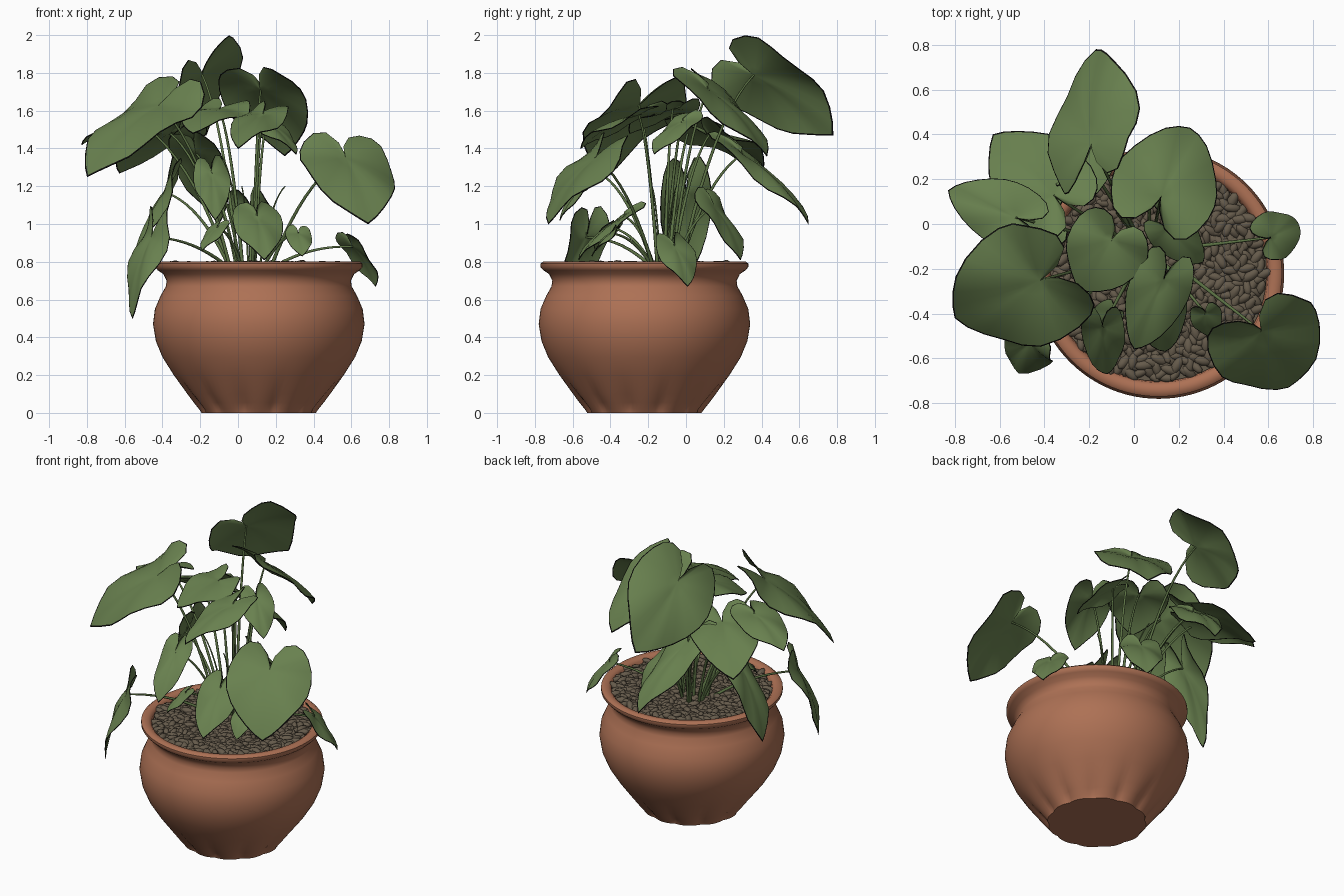
import bpy, bmesh, math, random
from mathutils import Vector, Matrix

if "Cube" in bpy.data.objects:
    bpy.data.objects.remove(bpy.data.objects["Cube"])

random.seed(4)
PX, PY = 0.11, -0.22          # pot axis


def material(name, rgb):
    m = bpy.data.materials.new(name)
    m.diffuse_color = (*rgb, 1)
    m.use_nodes = True
    m.node_tree.nodes["Principled BSDF"].inputs["Base Color"].default_value = m.diffuse_color
    return m


TERRACOTTA = material("terracotta", (0.42, 0.165, 0.09))
LEAF = material("leaf_green", (0.14, 0.218, 0.078))
EDGE = material("leaf_edge_black", (0.006, 0.006, 0.005))
STEM = material("stem_green", (0.11, 0.175, 0.06))
PEBBLE = material("pebble_brown", (0.13, 0.103, 0.07))


def finish(name, bm, *mats):
    me = bpy.data.meshes.new(name)
    bm.to_mesh(me)
    bm.free()
    for m in mats:
        me.materials.append(m)
    for p in me.polygons:
        p.use_smooth = True
    ob = bpy.data.objects.new(name, me)
    bpy.context.collection.objects.link(ob)
    return ob


# Pot: turned profile with twelve shallow flutes just above the foot
profile = [(0.0, 0.0), (0.2, 0.0), (0.30, 0.0), (0.312, 0.02), (0.34, 0.055), (0.375, 0.1),
           (0.45, 0.2), (0.51, 0.295), (0.545, 0.38), (0.56, 0.47), (0.55, 0.55),
           (0.52, 0.62), (0.492, 0.67), (0.488, 0.70), (0.505, 0.735), (0.535, 0.755),
           (0.55, 0.772), (0.55, 0.79), (0.535, 0.802), (0.505, 0.80), (0.487, 0.785),
           (0.48, 0.74), (0.0, 0.74)]
FLUTE = {2: 0.012, 3: 0.022, 4: 0.022, 5: 0.014}
SEG = 96
bm = bmesh.new()
rings = []
for i, (r, z) in enumerate(profile):
    if r == 0:
        rings.append([bm.verts.new((PX, PY, z))] * SEG)
        continue
    ring = []
    for k in range(SEG):
        a = 2 * math.pi * k / SEG
        rr = r + FLUTE.get(i, 0) * (abs(math.cos(6 * a)) - 0.8)
        ring.append(bm.verts.new((PX + rr * math.cos(a), PY + rr * math.sin(a), z)))
    rings.append(ring)
for lo, hi in zip(rings, rings[1:]):
    for k in range(SEG):
        n = (k + 1) % SEG
        bm.faces.new(list(dict.fromkeys((lo[k], lo[n], hi[n], hi[k]))))
bmesh.ops.recalc_face_normals(bm, faces=bm.faces)
pot = finish("pot", bm, TERRACOTTA)
bpy.context.view_layer.objects.active = pot
pot.select_set(True)
bpy.ops.object.shade_smooth_by_angle(angle=math.radians(50))
pot.select_set(False)

# Pebbles: flattened stones spread in a spiral, with a soil disc beneath
bm = bmesh.new()
COUNT = 620
for i in range(COUNT):
    r = 0.472 * math.sqrt((i + 0.5) / COUNT)
    a = i * 2.39996
    pos = Vector((PX + r * math.cos(a), PY + r * math.sin(a), 0.775 + random.uniform(-0.008, 0.008)))
    rot = Matrix.Rotation(random.uniform(0, 6.28), 4, 'Z') @ Matrix.Rotation(random.uniform(-0.45, 0.45), 4, 'Y')
    s = random.uniform(0.9, 1.25)
    size = Matrix.Diagonal((0.038 * s, 0.019 * s, 0.017 * s, 1))
    bmesh.ops.create_uvsphere(bm, u_segments=8, v_segments=6, radius=1,
                              matrix=Matrix.Translation(pos) @ rot @ size)
bmesh.ops.create_circle(bm, cap_ends=True, segments=48, radius=0.482,
                        matrix=Matrix.Translation((PX, PY, 0.768)))
finish("pebbles", bm, PEBBLE)

# Heart outline of a leaf: (angle from tip, radius)
HEART = [(0, 1.0), (7, 0.93), (16, 0.84), (28, 0.75), (42, 0.68), (58, 0.62), (75, 0.57),
         (92, 0.54), (110, 0.52), (126, 0.51), (142, 0.48), (156, 0.39), (168, 0.21), (178, 0.05)]
STEPS = [0.2, 0.4, 0.6, 0.8, 0.98, 1.0]


def leaf(name, base, tip, width, roll=0.0):
    """Heart leaf from the stem joint to the tip; roll lifts its right side."""
    base, tip = Vector(base), Vector(tip)
    axis = tip - base
    length = axis.length
    axis.normalize()
    flat = axis.cross(Vector((0, 0, 1))).normalized()
    rise = flat.cross(axis)
    c, s = math.cos(math.radians(roll)), math.sin(math.radians(roll))
    side = flat * c + rise * s
    up = side.cross(axis)
    phase = random.uniform(0, 6.28)
    outline = [(-a, r) for a, r in reversed(HEART[1:])] + HEART
    bm = bmesh.new()
    centre = bm.verts.new(base)
    spokes = []
    for a, r in outline:
        a = math.radians(a)
        spoke = [centre]
        for f in STEPS:
            x = r * f * math.cos(a)
            y = r * f * math.sin(a)
            h = 0.28 * x * (1 - x) if x > 0 else -0.15 * x * x
            h += 0.10 * abs(y) - 0.38 * y * y
            h += 0.05 * f * f * math.sin(4 * a + phase) * min(1, abs(a) * 2)
            spoke.append(bm.verts.new(base + axis * (x * length) + side * (y * width / 1.08)
                                      + up * (h * length)))
        spokes.append(spoke)
    for p, q in zip(spokes, spokes[1:]):
        bm.faces.new((centre, q[1], p[1]))
        for k in range(1, len(STEPS)):
            f = bm.faces.new((p[k], q[k], q[k + 1], p[k + 1]))
            if k == len(STEPS) - 1:           # dry dark rim
                f.material_index = 1
    bmesh.ops.recalc_face_normals(bm, faces=bm.faces)
    if sum(f.normal.dot(up) for f in bm.faces) < 0:
        bmesh.ops.reverse_faces(bm, faces=bm.faces)
    ob = finish(name, bm, LEAF, EDGE)
    mod = ob.modifiers.new("thickness", 'SOLIDIFY')
    mod.thickness = 0.004


# Stems: one curve object, each stem arching from the crown to a leaf joint
curve = bpy.data.curves.new("stems", 'CURVE')
curve.dimensions = '3D'
curve.bevel_depth = 0.009
curve.bevel_resolution = 1


def stem(end, thin=1.0):
    end = Vector(end)
    root = Vector((0.05, -0.1, 0.76)) + Vector((max(-0.09, min(0.12, end.x * 0.25)),
                                               max(-0.07, min(0.07, end.y * 0.2)), 0))
    ctrl = root.lerp(end, 0.45)
    ctrl.z = root.z + (end.z - root.z) * 0.75 + 0.04
    sp = curve.splines.new('POLY')
    n = 10
    sp.points.add(n)
    for i in range(n + 1):
        t = i / n
        p = root * (1 - t) ** 2 + ctrl * 2 * t * (1 - t) + end * t * t
        sp.points[i].co = (*p, 1)
        sp.points[i].radius = thin * (1.1 - 0.5 * t)


# Large upper leaves
PLANT = [
    ("leaf_top_back", (-0.19, 0.36, 1.79), (-0.17, 0.78, 1.47), 0.53, 47),
    ("leaf_back_right", (0.12, 0.12, 1.71), (0.25, 0.43, 1.36), 0.47, 0),
    ("leaf_back_left", (-0.36, 0.13, 1.48), (-0.63, 0.40, 1.27), 0.42, 0),
    ("leaf_back_hanging", (-0.22, 0.30, 1.37), (-0.10, 0.65, 1.0), 0.28, 0),
    ("leaf_left_large", (-0.42, -0.25, 1.63), (-0.80, -0.42, 1.25), 0.56, 12),
    ("leaf_left_high", (-0.53, 0.03, 1.54), (-0.83, 0.15, 1.42), 0.29, 0),
    ("leaf_right_large", (0.57, -0.48, 1.35), (0.69, -0.73, 1.0), 0.51, 0),
    ("leaf_front_high", (0.13, -0.25, 1.58), (0.0, -0.56, 1.40), 0.27, 0),
    ("leaf_middle", (-0.10, -0.07, 1.61), (-0.24, -0.30, 1.48), 0.36, 0),
    ("leaf_middle_right", (0.15, -0.02, 1.54), (0.31, -0.17, 1.37), 0.20, 0),
]
# Small lower leaves
PLANT += [
    ("leaf_left_drooping", (-0.46, -0.53, 0.93), (-0.56, -0.60, 0.50), 0.25, 0),
    ("leaf_left_hanging", (-0.39, 0.0, 1.17), (-0.56, -0.01, 0.68), 0.27, 0),
    ("leaf_right_rim", (0.61, -0.06, 0.88), (0.73, 0.01, 0.67), 0.22, 0),
    ("leaf_front_low", (0.10, -0.33, 1.04), (0.14, -0.57, 0.81), 0.26, 0),
    ("leaf_front_left", (-0.14, -0.46, 1.27), (-0.12, -0.67, 1.02), 0.19, 0),
    ("leaf_back_low", (0.07, 0.15, 1.09), (0.14, 0.29, 0.81), 0.26, 0),
    ("leaf_small_left", (-0.11, -0.40, 0.98), (-0.19, -0.48, 0.86), 0.13, 0),
    ("leaf_small_right", (0.32, -0.40, 0.95), (0.34, -0.50, 0.83), 0.14, 0),
]
for name, base, tip, width, roll in PLANT:
    leaf(name, base, tip, width, roll)
    stem(base)

# Bare young shoots
for end in [(0.25, -0.05, 1.2), (-0.08, 0.05, 1.35), (-0.2, -0.1, 1.25), (0.02, -0.18, 1.2)]:
    stem(end, 0.6)

stems = bpy.data.objects.new("stems", curve)
bpy.context.collection.objects.link(stems)
curve.materials.append(STEM)
bpy.context.view_layer.objects.active = stems
stems.select_set(True)
bpy.ops.object.convert(target='MESH')
